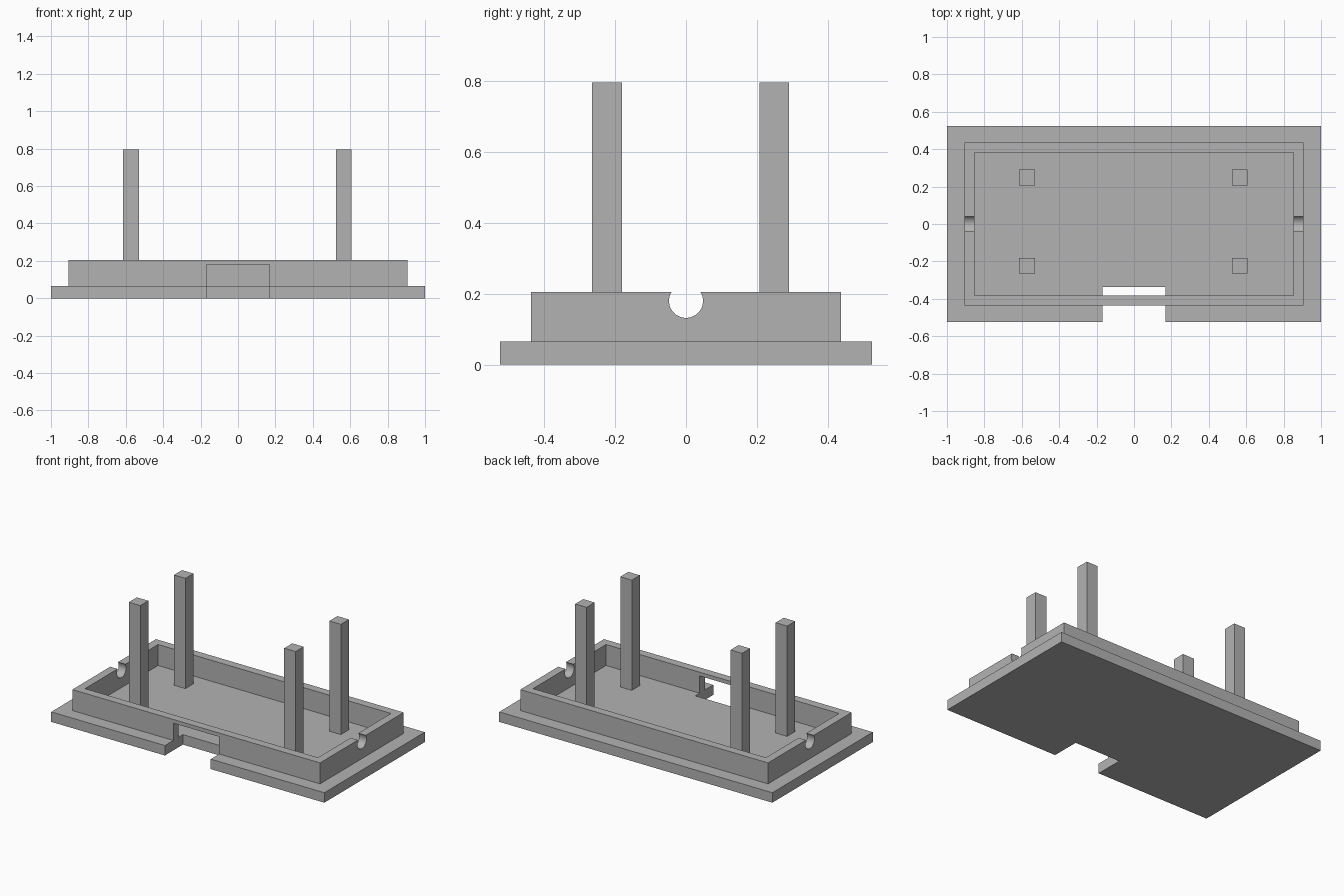
import bpy
import bmesh
import math
from mathutils import Matrix

cube = bpy.data.objects.get("Cube")
if cube:
    bpy.data.objects.remove(cube, do_unlink=True)

grey = bpy.data.materials.new("plain grey")
grey.use_nodes = True
colour = (0.45, 0.45, 0.45, 1)
grey.diffuse_color = colour
grey.node_tree.nodes["Principled BSDF"].inputs["Base Color"].default_value = colour

FLOOR, RIM_TOP, POST_TOP = 0.066, 0.205, 0.796


def add_object(name, bm):
    bmesh.ops.recalc_face_normals(bm, faces=bm.faces)
    mesh = bpy.data.meshes.new(name)
    bm.to_mesh(mesh)
    bm.free()
    mesh.materials.append(grey)
    obj = bpy.data.objects.new(name, mesh)
    bpy.context.collection.objects.link(obj)
    return obj


def box(name, low, high):
    bm = bmesh.new()
    bmesh.ops.create_cube(bm, size=1)
    for v in bm.verts:
        v.co = [b if c > 0 else a for c, a, b in zip(v.co, low, high)]
    return add_object(name, bm)


def cut(target, cutter):
    """Subtract the cutter from the target, then discard it."""
    mod = target.modifiers.new("cut", 'BOOLEAN')
    mod.operation = 'DIFFERENCE'
    mod.solver = 'EXACT'
    mod.object = cutter
    bpy.context.view_layer.update()
    graph = bpy.context.evaluated_depsgraph_get()
    result = bpy.data.meshes.new_from_object(target.evaluated_get(graph))
    target.modifiers.clear()
    target.data = result
    bpy.data.objects.remove(cutter, do_unlink=True)


# Tray: stacked rectangles form the flange, the raised rim and the floor
steps = [(1, 0.525, 0), (1, 0.525, FLOOR),
         (0.907, 0.437, FLOOR), (0.907, 0.437, RIM_TOP),
         (0.853, 0.382, RIM_TOP), (0.853, 0.382, FLOOR)]
bm = bmesh.new()
rings = [[bm.verts.new((sx * x, sy * y, z))
          for sx, sy in ((-1, -1), (1, -1), (1, 1), (-1, 1))]
         for x, y, z in steps]
for lower, upper in zip(rings, rings[1:]):
    for i in range(4):
        j = (i + 1) % 4
        bm.faces.new((lower[i], lower[j], upper[j], upper[i]))
bm.faces.new(rings[0][::-1])
bm.faces.new(rings[-1])
tray = add_object("tray", bm)

# Front opening through the flange, floor and lower part of the rim
cut(tray, box("notch_cutter", (-0.168, -0.7, -0.1), (0.168, -0.336, 0.18)))

# Round cable grooves in both end walls
bm = bmesh.new()
bmesh.ops.create_cone(bm, cap_ends=True, segments=48, radius1=0.048,
                      radius2=0.048, depth=2.4,
                      matrix=Matrix.Translation((0, 0, 0.18))
                      @ Matrix.Rotation(math.pi / 2, 4, 'Y'))
cut(tray, add_object("groove_cutter", bm))

# Smooth the grooves, keep all other edges sharp
bpy.ops.object.select_all(action='DESELECT')
tray.select_set(True)
bpy.context.view_layer.objects.active = tray
bpy.ops.object.shade_smooth_by_angle(angle=math.radians(30))

# Four square posts standing on the floor
half = 0.042
for side, x in (("right", -0.572), ("left", 0.566)):
    for end, y in (("front", -0.223), ("back", 0.249)):
        box(f"{end}_{side}_post", (x - half, y - half, FLOOR),
            (x + half, y + half, POST_TOP))
